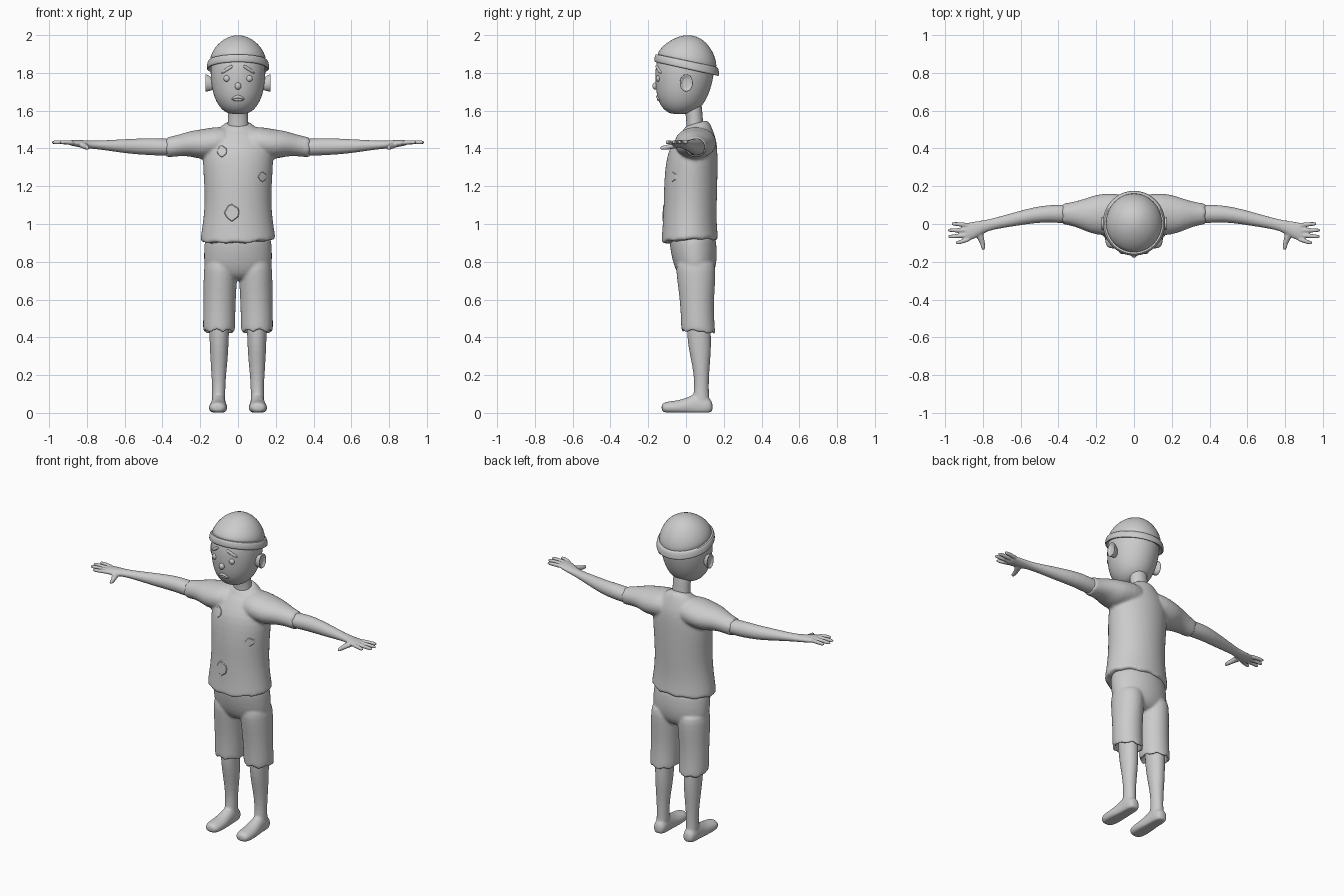
import bpy, bmesh, math
from mathutils import Vector

mat = bpy.data.materials.new("plain grey")
mat.diffuse_color = (0.6, 0.6, 0.6, 1)
AXES = {'Z': ((1, 0, 0), (0, 1, 0)), 'X': ((0, 1, 0), (0, 0, 1)), 'Y': ((1, 0, 0), (0, 0, 1))}


def loft(bm, axis, rings, n=20, bend=None, side=1):
    """Skin elliptical rings given as (x, y, z, radius_a, radius_b); bend edits points per ring."""
    u, v = (Vector(a) for a in AXES[axis])
    loops = []
    for k, (x, y, z, a, b) in enumerate(rings):
        loop = []
        for i in range(n):
            t = 2 * math.pi * i / n
            p = Vector((x, y, z)) + u * a * math.cos(t) + v * b * math.sin(t)
            if bend:
                p = bend(p, k, i)
            loop.append(bm.verts.new((p.x * side, p.y, p.z)))
        loops.append(loop)
    for lo, hi in zip(loops, loops[1:]):
        for i in range(n):
            bm.faces.new((lo[i], lo[(i + 1) % n], hi[(i + 1) % n], hi[i]))
    bm.faces.new(loops[0])
    bm.faces.new(loops[-1])


def finish(bm, name, sub=0, voxel=0, smooth=0, mirror=False, angle=50):
    bmesh.ops.recalc_face_normals(bm, faces=bm.faces)
    me = bpy.data.meshes.new(name)
    bm.to_mesh(me)
    bm.free()
    me.materials.append(mat)
    ob = bpy.data.objects.new(name, me)
    bpy.context.collection.objects.link(ob)
    bpy.ops.object.select_all(action='DESELECT')
    ob.select_set(True)
    bpy.context.view_layer.objects.active = ob
    bpy.ops.object.shade_smooth_by_angle(angle=math.radians(angle))
    if sub:
        ob.modifiers.new("round", 'SUBSURF').levels = sub
        ob.modifiers["round"].render_levels = sub
    if voxel:
        m = ob.modifiers.new("blend", 'REMESH')
        m.mode, m.voxel_size, m.use_smooth_shade = 'VOXEL', voxel, True
    if smooth:
        m = ob.modifiers.new("relax", 'SMOOTH')
        m.factor, m.iterations = 0.5, smooth
    if mirror:
        ob.modifiers.new("mirror", 'MIRROR')
    return ob


def ball(bm, c, r):
    vs = bmesh.ops.create_uvsphere(bm, u_segments=20, v_segments=12, radius=1)["verts"]
    for w in vs:
        w.co = Vector(c) + Vector((w.co.x * r[0], w.co.y * r[1], w.co.z * r[2]))


def front_y(ob, x, z):
    """Depth of the front surface of an object at x, z."""
    hit = ob.evaluated_get(bpy.context.evaluated_depsgraph_get()).ray_cast((x, -1, z), (0, 1, 0))
    return hit[1].y if hit[0] else -0.1


# shirt: body with ragged hem, plus two sleeves with notched cuffs
def shirt_bend(p, k, i):
    if k < 2:
        p.z += 0.009 * math.sin(i * 2.2) + (0.02 if p.y > 0 else 0) * (1 - abs(p.x) * 3)
        if p.x > 0.1:
            p.z += 0.012
    if k > 9:
        p.z += 0.3 * (p.y - 0.05)
    return p


def cuff_bend(p, k, i):
    if k > 4:
        p.x += 0.008 * math.sin(i * 1.9)
    return p


bm = bmesh.new()
loft(bm, 'Z', [(0, .02, .895, .198, .148), (0, .02, .905, .2, .152), (0, .02, .95, .196, .147),
               (0, .02, 1.03, .183, .142), (0, .023, 1.12, .177, .141), (0, .025, 1.22, .180, .142),
               (0, .03, 1.32, .188, .138), (0, .037, 1.39, .185, .13), (0, .05, 1.44, .165, .112),
               (0, .057, 1.48, .13, .092), (0, .055, 1.51, .095, .074), (0, .052, 1.53, .068, .058),
               (0, .05, 1.534, .062, .052)], 28, shirt_bend)
for s in (1, -1):
    loft(bm, 'X', [(.02, .055, 1.435, .1, .08), (.12, .05, 1.433, .116, .084), (.2, .05, 1.42, .108, .08),
                   (.25, .048, 1.427, .09, .068), (.32, .053, 1.415, .064, .056), (.37, .053, 1.406, .056, .055),
                   (.384, .053, 1.405, .054, .053)], 20, cuff_bend, s)
shirt = finish(bm, "shirt", 1, 0.009, 3)


# trousers: hips, crotch and two open, ragged legs
def leg_hem(p, k, i):
    if k in (1, 2, 3):
        p.z += 0.012 * math.sin(i * 2.1) - 0.09 * (p.y - 0.06)
    return p


bm = bmesh.new()
loft(bm, 'Z', [(0, .05, .70, .12, .06), (0, .05, .735, .165, .095), (0, .048, .78, .182, .113),
               (0, .042, .85, .182, .124), (0, .035, .91, .178, .124), (0, .035, .95, .17, .12)], 24)
for s in (1, -1):
    loft(bm, 'Z', [(.1, .065, .50, .06, .068), (.1, .065, .435, .066, .074), (.1, .065, .423, .078, .086),
                   (.1, .065, .432, .086, .092), (.1, .062, .48, .086, .089), (.098, .058, .58, .086, .09),
                   (.095, .055, .68, .089, .1), (.092, .052, .76, .09, .107), (.09, .05, .82, .085, .1)],
         20, leg_hem, s)
finish(bm, "trousers", 1, 0.008, 3)

# bare legs with feet
bm = bmesh.new()
loft(bm, 'Z', [(.104, .08, .03, .038, .05), (.103, .08, .08, .036, .043), (.102, .082, .13, .035, .039),
               (.102, .082, .2, .039, .04), (.1, .077, .29, .047, .053), (.1, .072, .36, .05, .062),
               (.1, .068, .43, .053, .064), (.1, .066, .54, .056, .064)])


def flat_sole(p, k, i):
    p.z = max(p.z, 0.002)
    return p


loft(bm, 'Y', [(.107, -.13, .027, .022, .016), (.107, -.118, .027, .042, .03), (.106, -.08, .027, .05, .036),
               (.105, -.03, .028, .049, .04), (.104, .02, .034, .043, .054), (.103, .06, .04, .04, .07),
               (.103, .11, .034, .04, .055), (.103, .132, .032, .032, .038), (.103, .141, .03, .018, .02)],
     20, flat_sole)
finish(bm, "bare_legs", 1, 0.007, 3, True)

# arms with palm, four fingers and a thumb
bm = bmesh.new()
loft(bm, 'X', [(.30, .053, 1.41, .05, .045), (.38, .053, 1.405, .05, .046), (.45, .055, 1.41, .047, .047),
               (.53, .047, 1.41, .043, .043), (.62, .028, 1.413, .038, .036), (.71, .008, 1.417, .032, .026),
               (.78, -.008, 1.42, .03, .021), (.83, -.028, 1.424, .044, .021), (.87, -.04, 1.429, .05, .017),
               (.90, -.045, 1.43, .046, .013)], 16)
for y0, y1, tip in ((-.008, .001, .968), (-.033, -.033, .988), (-.057, -.066, .986), (-.079, -.099, .945)):
    loft(bm, 'X', [(.86, y0, 1.43, .013, .013), (.905, (y0 + y1) / 2, 1.433, .0125, .0125),
                   (tip - .02, y1, 1.433, .0115, .0115), (tip, y1, 1.432, .008, .008)], 10)
loft(bm, 'Y', [(.825, -.03, 1.42, .03, .017), (.815, -.07, 1.414, .021, .017),
               (.801, -.10, 1.406, .014, .014), (.797, -.128, 1.403, .012, .012),
               (.797, -.138, 1.403, .008, .008)], 10)
finish(bm, "arms", 1, 0.0055, 2, True)

# neck and head
bm = bmesh.new()
loft(bm, 'Z', [(0, .05, 1.45, .06, .05), (0, .048, 1.52, .056, .046), (0, .044, 1.57, .053, .044),
               (0, .035, 1.63, .056, .05), (0, .02, 1.68, .05, .05)])
finish(bm, "neck", 1)
bm = bmesh.new()
loft(bm, 'Z', [(0, -.035, 1.582, .035, .035), (0, -.03, 1.59, .066, .068), (0, -.024, 1.62, .1, .108),
               (0, -.02, 1.67, .127, .134), (0, -.013, 1.73, .141, .149), (0, -.008, 1.79, .147, .157),
               (0, -.004, 1.85, .146, .156), (0, 0, 1.9, .13, .14)], 24)
head = finish(bm, "head", 2)


# cap: dome and rolled brim, both tilted down toward the back
def tilt(p, k, i):
    p.z -= 0.22 * (p.y - 0.005) * max(0, min(1, (1.99 - p.z) / 0.13))
    return p


bm = bmesh.new()
loft(bm, 'Z', [(0, .005, 1.832, .148, .158), (0, .006, 1.87, .15, .157), (0, .008, 1.90, .142, .149),
               (0, .009, 1.935, .122, .127), (0, .01, 1.965, .094, .098), (0, .01, 1.988, .057, .06),
               (0, .01, 1.999, .02, .021)], 32, tilt)
finish(bm, "cap_dome", 1)
bm = bmesh.new()
loft(bm, 'Z', [(0, .004, 1.84, .145, .155), (0, .004, 1.822, .15, .16), (0, .004, 1.819, .163, .169),
               (0, .004, 1.825, .168, .174), (0, .004, 1.855, .163, .17), (0, .004, 1.865, .157, .164),
               (0, .004, 1.866, .146, .153)], 32, tilt)
finish(bm, "cap_brim", 1)

# ears: cupped oval, rim folding into a shallow hollow
bm = bmesh.new()
loft(bm, 'X', [(.125, -.006, 1.74, .02, .03), (.147, -.003, 1.743, .026, .037), (.165, .002, 1.746, .036, .047),
               (.173, .002, 1.747, .035, .046), (.173, .002, 1.747, .028, .039), (.162, .001, 1.746, .02, .03)], 20)
finish(bm, "ears", 1, mirror=True)

# eyes and nose
bm = bmesh.new()
ball(bm, (.06, front_y(head, .06, 1.77), 1.77), (.017, .012, .017))
finish(bm, "eyes", mirror=True)
bm = bmesh.new()
ball(bm, (0, front_y(head, 0, 1.73) - .003, 1.73), (.017, .015, .019))
finish(bm, "nose")


# sad brows and frowning lips, swept along the face
def strip(name, pts, r, mirror=False):
    bm = bmesh.new()
    loft(bm, 'X', [(x, front_y(head, x, z), z, .008, h * r) for x, z, h in pts], 10)
    return finish(bm, name, 1, mirror=mirror)


strip("brows", [(.028, 1.836, .4), (.036, 1.832, 1), (.055, 1.822, 1), (.075, 1.808, .9), (.088, 1.799, .4)], .011, True)
arc = [i / 4 for i in range(-4, 5)]
strip("upper_lip", [(.036 * t, 1.674 - .017 * t * t, 1.1 - .7 * t * t) for t in arc], .009)
strip("lower_lip", [(.026 * t, 1.66 - .006 * t * t, 1.1 - .7 * t * t) for t in arc], .008)

# worn patches hugging the shirt front
for name, x, z, r in (("chest_patch", -.085, 1.385, .026), ("side_patch", .13, 1.25, .022),
                      ("belly_patch", -.032, 1.06, .038)):
    bm = bmesh.new()
    rows = []
    for f in (1, .9, .4):
        row = []
        for i in range(12):
            a = math.tau * i / 12
            q = r * f * (1 + .1 * math.sin(i * 2.3))
            px, pz = x + q * math.cos(a), z + q * 1.15 * math.sin(a)
            row.append(bm.verts.new((px, front_y(shirt, px, pz) - (0 if f == 1 else .004), pz)))
        rows.append(row)
    for lo, hi in zip(rows, rows[1:]):
        for i in range(12):
            bm.faces.new((lo[i], lo[(i + 1) % 12], hi[(i + 1) % 12], hi[i]))
    bm.faces.new(rows[-1])
    finish(bm, name, angle=25)
